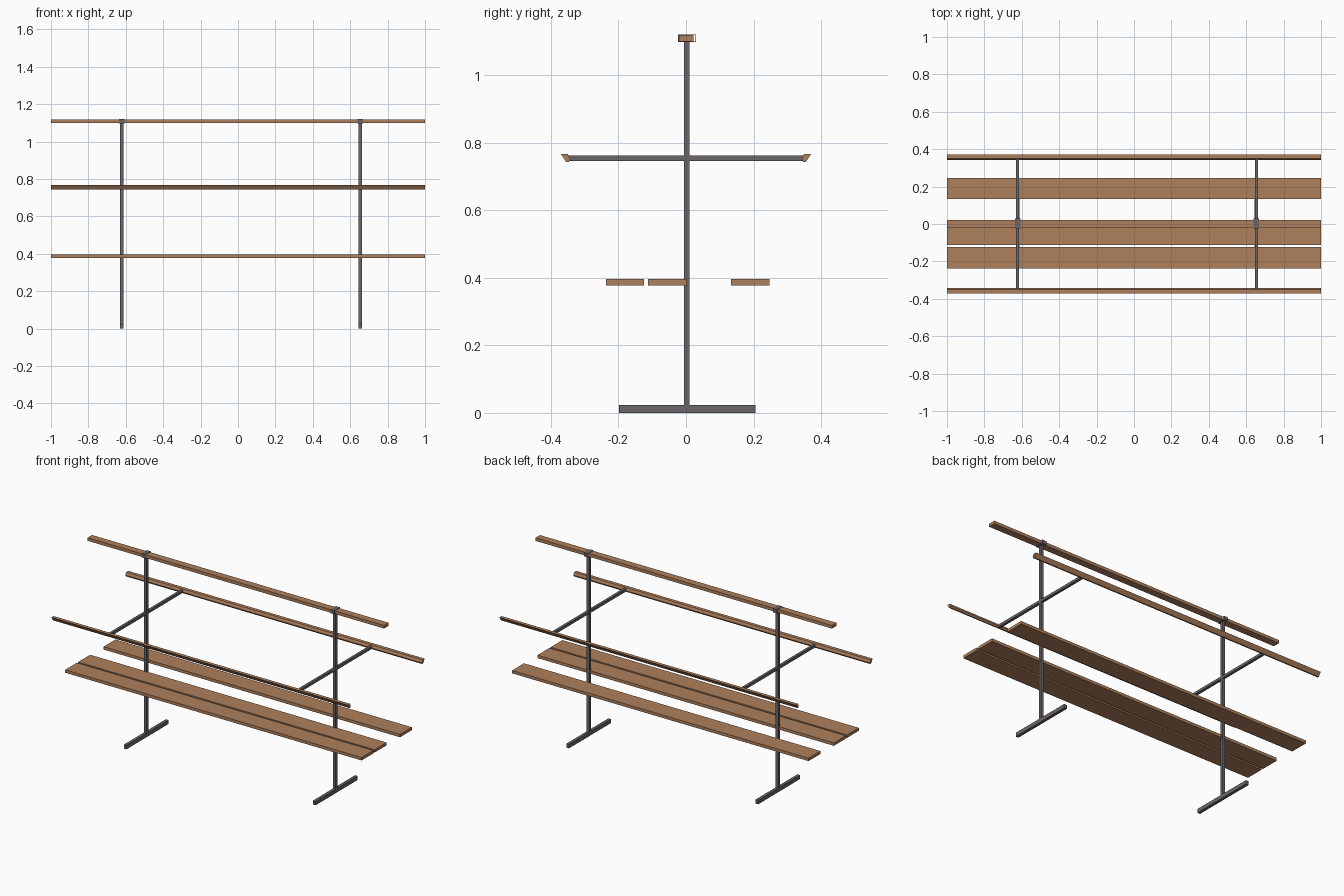
import bpy, bmesh

if "Cube" in bpy.data.objects:
    bpy.data.objects.remove(bpy.data.objects["Cube"])


def material(name, rgb):
    m = bpy.data.materials.new(name)
    m.diffuse_color = (*rgb, 1)
    m.use_nodes = True
    m.node_tree.nodes["Principled BSDF"].inputs["Base Color"].default_value = m.diffuse_color
    return m


WOOD = material("brown wood", (0.42, 0.215, 0.108))
STEEL = material("grey steel", (0.145, 0.128, 0.135))


def finish(name, bm, mat):
    bmesh.ops.recalc_face_normals(bm, faces=bm.faces)
    me = bpy.data.meshes.new(name)
    bm.to_mesh(me)
    bm.free()
    me.materials.append(mat)
    bpy.context.collection.objects.link(bpy.data.objects.new(name, me))


def box(name, x, y, z, mat):
    """Box from (min, max) ranges on each axis."""
    bm = bmesh.new()
    bmesh.ops.create_cube(bm, size=1)
    for v in bm.verts:
        v.co = [r[0] + (c + 0.5) * (r[1] - r[0]) for c, r in zip(v.co, (x, y, z))]
    finish(name, bm, mat)


def extrude_x(name, profile, mat, x0=-1, x1=1):
    """Closed (y, z) profile swept along x."""
    bm = bmesh.new()
    face = bm.faces.new([bm.verts.new((x0, y, z)) for y, z in profile])
    geo = bmesh.ops.extrude_face_region(bm, geom=[face])["geom"]
    for v in geo:
        if isinstance(v, bmesh.types.BMVert):
            v.co.x = x1
    finish(name, bm, mat)


FULL = (-1, 1)

# Seat planks
for i, y in enumerate([(-0.237, -0.124), (-0.112, 0.003), (0.133, 0.247)]):
    box(f"seat_plank_{i + 1}", FULL, y, (0.378, 0.396), WOOD)

# Top rail
box("top_rail", FULL, (-0.021, 0.022), (1.1, 1.119), WOOD)

# Slanted side rails, mirrored front and back
side = [(0.371, 0.767), (0.350, 0.767), (0.343, 0.752), (0.347, 0.743), (0.355, 0.743)]
for name, s in (("front_rail", -1), ("back_rail", 1)):
    extrude_x(name, [(s * y, z) for y, z in side], WOOD)

# Steel frames: foot, post, cross arm and strap round the top rail
for name, x in (("left", -0.622), ("right", 0.654)):
    bar = (x - 0.009, x + 0.009)
    box(name + "_foot", bar, (-0.199, 0.206), (0, 0.024), STEEL)
    box(name + "_post", bar, (-0.006, 0.011), (0.024, 1.099), STEEL)
    box(name + "_arm", (x - 0.008, x + 0.008), (-0.35, 0.35), (0.746, 0.762), STEEL)
    wide = (x - 0.014, x + 0.014)
    box(name + "_strap_top", wide, (-0.023, 0.030), (1.119, 1.121), STEEL)
    box(name + "_strap_bottom", wide, (-0.023, 0.030), (1.098, 1.1), STEEL)
    box(name + "_strap_front", wide, (-0.023, -0.021), (1.1, 1.119), STEEL)
    box(name + "_strap_back", wide, (0.028, 0.030), (1.1, 1.119), STEEL)
